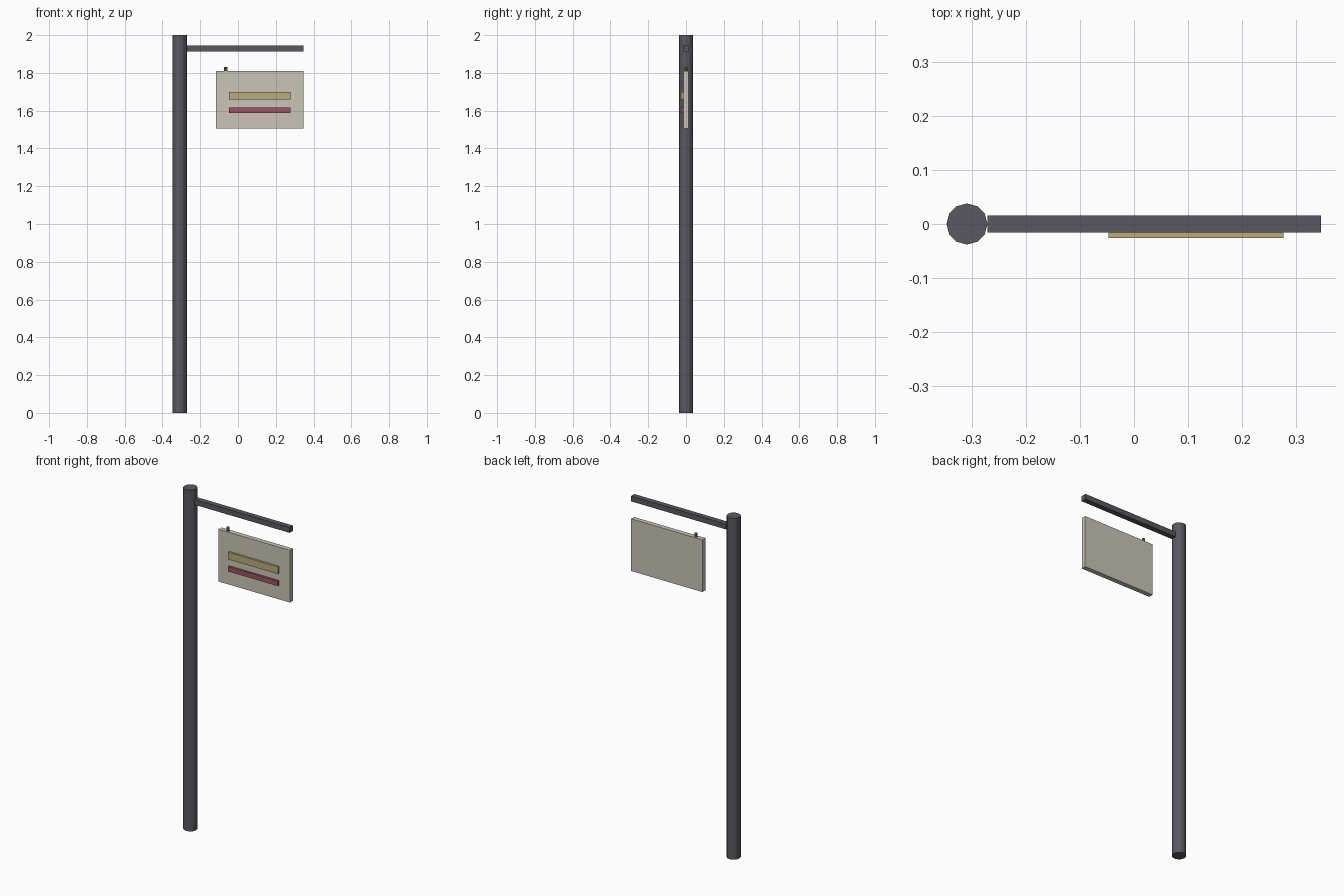
import bpy

cube = bpy.data.objects.get("Cube")
if cube:
    bpy.data.objects.remove(cube, do_unlink=True)


def material(name, rgb):
    mat = bpy.data.materials.new(name)
    mat.use_nodes = True
    color = (*rgb, 1)
    mat.diffuse_color = color
    mat.node_tree.nodes["Principled BSDF"].inputs["Base Color"].default_value = color
    return mat


def finish(name, mat):
    obj = bpy.context.object
    obj.name = name
    obj.data.materials.append(mat)
    return obj


def box(name, mat, low, high):
    """Box between two opposite corners."""
    center = [(a + b) / 2 for a, b in zip(low, high)]
    bpy.ops.mesh.primitive_cube_add(size=1, location=center)
    obj = finish(name, mat)
    obj.scale = [b - a for a, b in zip(low, high)]
    bpy.ops.object.transform_apply(location=False, rotation=False, scale=True)
    return obj


def cylinder(name, mat, x, radius, bottom, top, sides):
    """Upright cylinder on the centre plane."""
    bpy.ops.mesh.primitive_cylinder_add(
        vertices=sides, radius=radius, depth=top - bottom,
        location=(x, 0, (bottom + top) / 2))
    return finish(name, mat)


steel = material("dark steel", (0.10, 0.098, 0.117))
cream = material("cream board", (0.59, 0.56, 0.48))
gold = material("pale gold", (0.48, 0.41, 0.19))
red = material("muted red", (0.35, 0.084, 0.122))
brass = material("dull brass", (0.25, 0.20, 0.09))

# Post and the arm reaching out from it
cylinder("post", steel, -0.309, 0.038, 0, 2, 12)
box("arm", steel, (-0.271, -0.0155, 1.914), (0.346, 0.0155, 1.945))

# Hanging board with its peg
box("sign_board", cream, (-0.116, -0.014, 1.505), (0.346, 0.014, 1.811))
cylinder("hanging_peg", brass, -0.065, 0.009, 1.80, 1.832, 8)

# Raised bars on the front of the board
for name, mat, bottom, top in (("upper_bar", gold, 1.658, 1.70),
                               ("lower_bar", red, 1.587, 1.616)):
    box(name, mat, (-0.047, -0.026, bottom), (0.277, -0.012, top))
